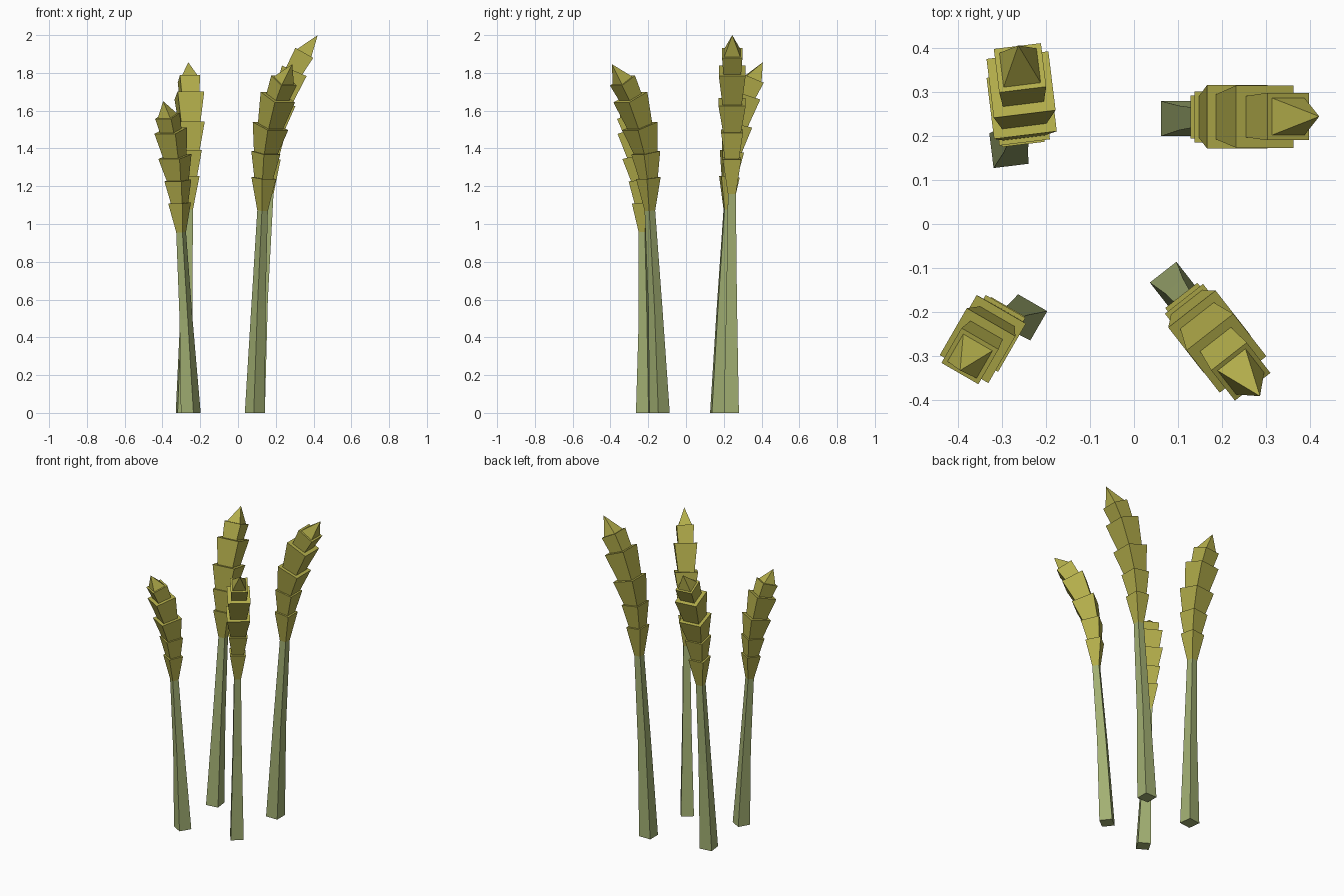
import bpy, bmesh, math
from mathutils import Vector

if "Cube" in bpy.data.objects:
    bpy.data.objects.remove(bpy.data.objects["Cube"])


def make_material(name, rgb):
    m = bpy.data.materials.new(name)
    m.diffuse_color = (*rgb, 1.0)
    m.use_nodes = True
    m.node_tree.nodes["Principled BSDF"].inputs["Base Color"].default_value = m.diffuse_color
    return m


STEM = make_material("stem_green", (0.36, 0.43, 0.17))
GRAIN = make_material("grain_olive_yellow", (0.45, 0.42, 0.07))

# Rings of a full-size stalk: (lean distance, height, tilt in degrees, width)
STEM_RINGS = [(0.0, 0.0, 0, 0.08), (0.028, 0.6, 0, 0.056), (0.065, 1.16, 4, 0.042)]
# Grain husks: lean, height, tilt of the top, top width, width of the next husk's foot
HUSKS = [
    (0.075, 1.347, 6, 0.098, 0.075),
    (0.093, 1.492, 9, 0.116, 0.095),
    (0.133, 1.645, 17, 0.144, 0.102),
    (0.196, 1.811, 23, 0.142, 0.094),
    (0.249, 1.906, 29, 0.108, 0.085),
]
TIP = (0.32, 2.0)

# base position, lean direction, lean scale, height scale, width scale, sideways drift
STALKS = {
    "back_right": ((0.102, 0.24), 0, 1.0, 1.0, 1.0, 0.005),
    "front_right": ((0.09, -0.14), -52, 1.0, 0.923, 0.95, 0.0),
    "back_left": ((-0.285, 0.172), 97, 0.72, 0.928, 1.0, -0.05),
    "front_left": ((-0.25, -0.2125), 240, 0.556, 0.825, 0.9, -0.066),
}


def build(name, base, angle, lean, tall, wide, drift):
    a = math.radians(angle)
    fwd = Vector((math.cos(a), math.sin(a), 0))
    side = Vector((-math.sin(a), math.cos(a), 0))
    up = Vector((0, 0, 1))
    origin = Vector((*base, 0))

    def centre(d, z):
        return origin + fwd * d * lean + side * drift * z / 2 + up * z * tall

    def ring(bm, d, z, tilt, w):
        t = math.radians(tilt * lean / tall)
        u = fwd * math.cos(t) - up * math.sin(t)
        h = w * (0.96 if z == 0 and wide < 1 else wide) / 2
        return [bm.verts.new(centre(d, z) + u * i * h + side * j * h)
                for i, j in ((-1, -1), (1, -1), (1, 1), (-1, 1))]

    def bridge(bm, lo, hi):
        for i in range(4):
            k = (i + 1) % 4
            bm.faces.new((lo[i], lo[k], hi[k], hi[i]))

    def finish(bm, part, mat):
        bmesh.ops.recalc_face_normals(bm, faces=bm.faces)
        me = bpy.data.meshes.new(part)
        bm.to_mesh(me)
        bm.free()
        me.materials.append(mat)
        bpy.context.collection.objects.link(bpy.data.objects.new(part, me))

    # square tapering stem
    bm = bmesh.new()
    rings = [ring(bm, *r) for r in STEM_RINGS]
    for lo, hi in zip(rings, rings[1:]):
        bridge(bm, lo, hi)
    bm.faces.new(rings[0][::-1])
    bm.faces.new(rings[-1])
    finish(bm, name + "_stem", STEM)

    # stacked flaring husks, ending in a pointed tip
    bm = bmesh.new()
    foot = ring(bm, *STEM_RINGS[-1])
    bm.faces.new(foot[::-1])
    for d, z, tilt, w, next_w in HUSKS:
        top = ring(bm, d, z, tilt, w)
        bridge(bm, foot, top)
        foot = ring(bm, d, z, tilt, next_w)
        bridge(bm, top, foot)
    apex = bm.verts.new(centre(*TIP))
    for i in range(4):
        bm.faces.new((foot[i], foot[(i + 1) % 4], apex))
    finish(bm, name + "_grain_head", GRAIN)


for key, args in STALKS.items():
    build(key, *args)
